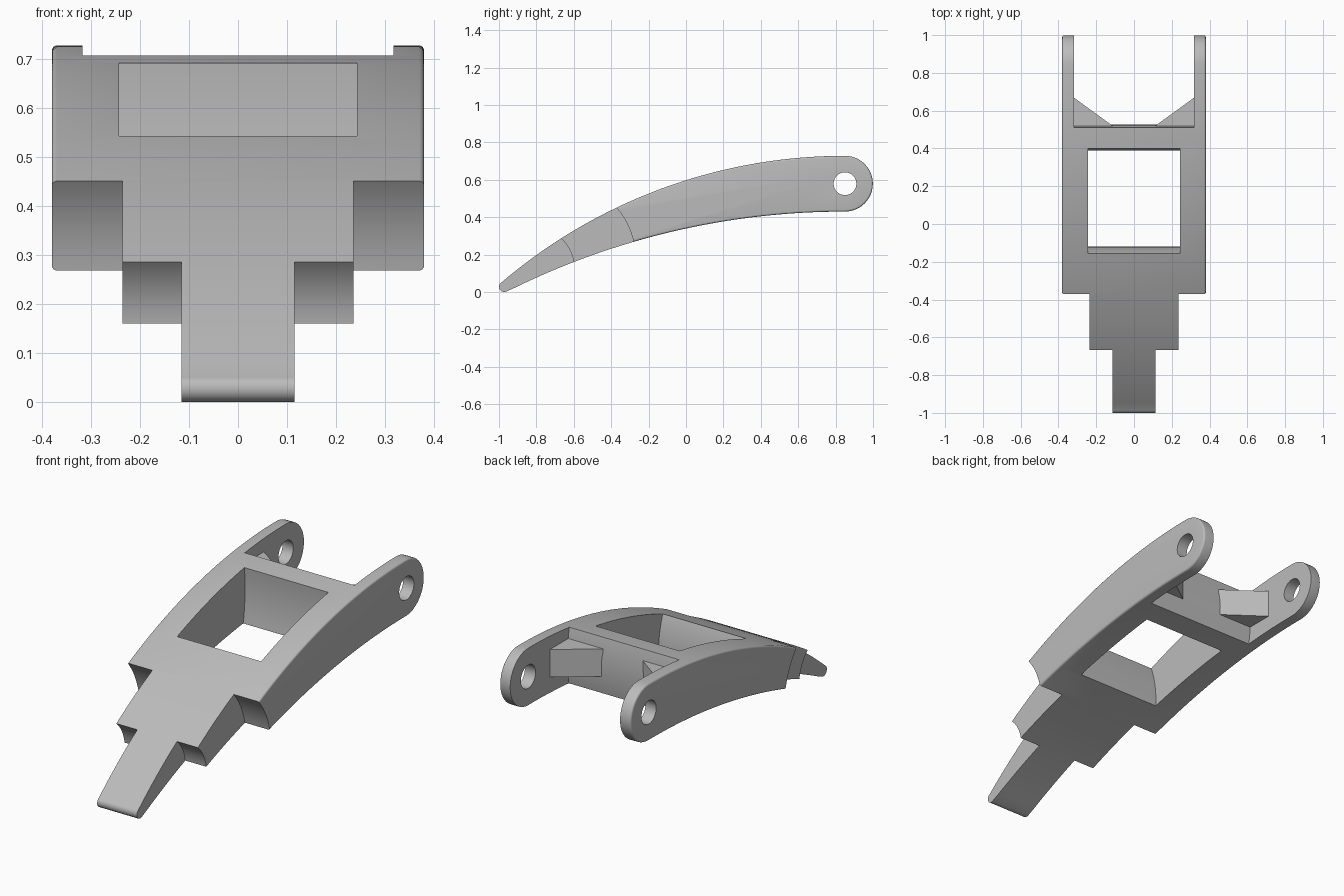
import bpy, bmesh, math
from math import sin, cos, sqrt, radians

if "Cube" in bpy.data.objects:
    bpy.data.objects.remove(bpy.data.objects["Cube"])

grey = bpy.data.materials.new("plain grey")
grey.diffuse_color = (0.5, 0.5, 0.5, 1)
grey.use_nodes = True
grey.node_tree.nodes["Principled BSDF"].inputs["Base Color"].default_value = grey.diffuse_color

PIVOT_Y, PIVOT_Z, END_R = 0.85, 0.579, 0.149


def prism(name, pts, lo, hi, axis="x", bevel=0.0):
    """Extrude a closed outline: (y, z) points along x, or (x, y) points along z."""
    bm = bmesh.new()
    place = (lambda p, d: (d, p[0], p[1])) if axis == "x" else (lambda p, d: (p[0], p[1], d))
    a = [bm.verts.new(place(p, lo)) for p in pts]
    b = [bm.verts.new(place(p, hi)) for p in pts]
    caps = [bm.faces.new(a), bm.faces.new(b)]
    n = len(pts)
    for i in range(n):
        j = (i + 1) % n
        bm.faces.new((a[i], a[j], b[j], b[i]))
    bmesh.ops.recalc_face_normals(bm, faces=bm.faces[:])
    if bevel:
        rim = {e for f in caps for e in f.edges}
        bmesh.ops.bevel(bm, geom=list(rim), offset=bevel, segments=4,
                        profile=0.5, affect="EDGES")
    me = bpy.data.meshes.new(name)
    bm.to_mesh(me)
    bm.free()
    ob = bpy.data.objects.new(name, me)
    bpy.context.collection.objects.link(ob)
    me.materials.append(grey)
    return ob


def bowed(a, b, h, n=16):
    """Slightly bowed line through a and b, running past both ends."""
    dy, dz = b[0] - a[0], b[1] - a[1]
    length = math.hypot(dy, dz)
    ny, nz = -dz / length, dy / length
    out = []
    for i in range(n + 1):
        t = -0.3 + 1.6 * i / n
        k = 4 * h * t * (1 - t)
        out.append((a[0] + dy * t + ny * k, a[1] + dz * t + nz * k))
    return out


def cut(body, cutter):
    cutter.hide_render = True
    mod = body.modifiers.new("cut", "BOOLEAN")
    mod.operation = "DIFFERENCE"
    mod.solver = "EXACT"
    mod.object = cutter
    bpy.context.view_layer.objects.active = body
    bpy.ops.object.modifier_apply(modifier=mod.name)
    bpy.data.objects.remove(cutter)


# Side outline: two large arcs, a round pivot end and a round tip
def top_z(y):
    return 0.728 - 2.83 + sqrt(2.83 ** 2 - (y - PIVOT_Y) ** 2)


def low_z(y):
    return 0.43 - 4.03 + sqrt(4.03 ** 2 - (y - PIVOT_Y) ** 2)


N = 48
outline = []
for i in range(N):
    y = -0.988 + (PIVOT_Y + 0.988) * i / N
    outline.append((y, top_z(y)))
for i in range(25):
    a = radians(90 - 180 * i / 24)
    outline.append((PIVOT_Y + END_R * cos(a), PIVOT_Z + END_R * sin(a)))
for i in range(1, N):
    y = PIVOT_Y - (PIVOT_Y + 0.96) * i / N
    outline.append((y, low_z(y)))
for i in range(11):
    a = radians(295 - 160 * i / 10)
    outline.append((-0.972 + 0.028 * cos(a), 0.028 + 0.028 * sin(a)))

body = prism("curved_body", outline, -0.38, 0.38, bevel=0.01)

# Stepped shoulders towards the tip
steps = [((-0.37, 0.45), (-0.28, 0.27), 0.236), ((-0.67, 0.288), (-0.6, 0.163), 0.115)]
for a, b, x in steps:
    shape = bowed(a, b, 0.012) + [(-1.2, -0.5), (-1.2, 1.2)]
    for lo, hi in ((x, 0.5), (-0.5, -x)):
        cut(body, prism("step_cutter", shape, lo, hi))

# Gap between the two rear arms
gap = bowed((0.51, 0.706), (0.512, 0.406), 0.015) + [(1.2, -0.3), (1.2, 1.2)]
cut(body, prism("fork_cutter", gap, -0.318, 0.318))

# Square window through the middle
window = (bowed((-0.155, 0.542), (-0.12, 0.315), 0.012)
          + bowed((0.4, 0.692), (0.39, 0.402), 0.01)[::-1])
cut(body, prism("window_cutter", window, -0.243, 0.243))

# Pivot hole through both arms
hole = [(PIVOT_Y + 0.061 * cos(math.tau * i / 32), PIVOT_Z + 0.061 * sin(math.tau * i / 32))
        for i in range(32)]
cut(body, prism("hole_cutter", hole, -0.5, 0.5))

# Corner braces between the crossbar and the arms
parts = [body]
for s, side in ((1, "right"), (-1, "left")):
    plan = [(s * 0.325, 0.674), (s * 0.115, 0.521), (s * 0.115, 0.47), (s * 0.325, 0.47)]
    parts.append(prism(side + "_corner_brace", plan, 0.508, 0.652, axis="z"))

bpy.ops.object.select_all(action="DESELECT")
for ob in parts:
    ob.select_set(True)
bpy.context.view_layer.objects.active = body
bpy.ops.object.shade_smooth_by_angle(angle=radians(32))
